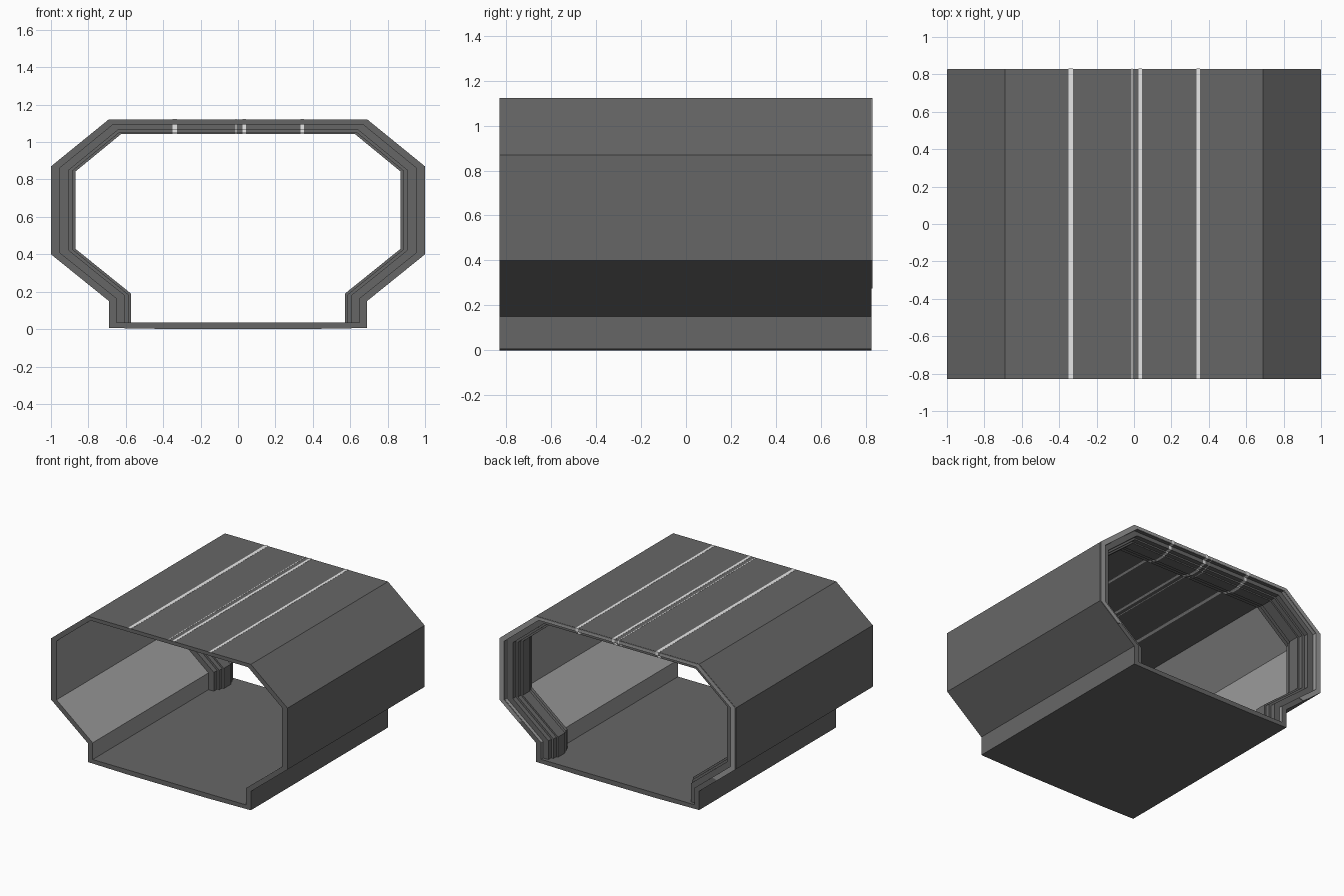
import bpy, bmesh

if "Cube" in bpy.data.objects:
    bpy.data.objects.remove(bpy.data.objects["Cube"])

FLOOR, Y = 0.036, 0.83
# right half of the outer and innermost cross-sections, from floor to roof
OUT = [(.69, .006), (.69, .15), (1, .40), (1, .87), (.69, 1.122)]
INN = [(.572, FLOOR), (.572, .19), (.87, .43), (.87, .842), (.625, 1.043)]


def material(name, v):
    m = bpy.data.materials.new(name)
    m.diffuse_color = (v, v, v, 1)
    m.use_nodes = True
    m.node_tree.nodes["Principled BSDF"].inputs["Base Color"].default_value = m.diffuse_color
    return m


DARK = material("dark_grey", .134)
LIGHT = material("mid_grey", .33)
WHITE = material("pale_strip", .8)


def half(t):
    """Cross-section half at wall depth t (0 outside, 1 innermost)."""
    pts = [(a + (c - a) * t, b + (d - b) * t) for (a, b), (c, d) in zip(OUT, INN)]
    if t > 0:
        pts[0] = (pts[0][0], FLOOR)
    return pts


def arch(pts):
    return pts + [(-x, z) for x, z in reversed(pts)]


def band(name, outer, inner, y0, y1, mats, closed=False, inner_mat=None):
    """Solid between two matching polylines, run along y."""
    bm = bmesh.new()
    rings = [[bm.verts.new((x, y, z)) for x, z in line]
             for line, y in ((outer, y0), (outer, y1), (inner, y1), (inner, y0))]
    n = len(outer)
    for i in range(n if closed else n - 1):
        j = (i + 1) % n
        for k in range(4):
            a, b = rings[k], rings[(k + 1) % 4]
            f = bm.faces.new((a[i], a[j], b[j], b[i]))
            if k == 2 and inner_mat:
                f.material_index = inner_mat(f)
    if not closed:
        for i in (0, n - 1):
            bm.faces.new([r[i] for r in rings])
    bmesh.ops.recalc_face_normals(bm, faces=bm.faces)
    me = bpy.data.meshes.new(name)
    bm.to_mesh(me)
    bm.free()
    ob = bpy.data.objects.new(name, me)
    bpy.context.collection.objects.link(ob)
    for m in mats:
        me.materials.append(m)


def side_wall(f):
    # inner side walls are lighter, floor and ceiling stay dark
    xs = [v.co.x for v in f.verts]
    return int(min(xs) * max(xs) > 0 and not all(abs(v.co.z - FLOOR) < .001 for v in f.verts))


# Hollow corridor shell
T = .35
band("corridor_shell", arch([(.33, 0)] + half(0)), arch([(.33, FLOOR)] + half(T)),
     -Y, Y - .004, [DARK, LIGHT], True, side_wall)

# Stepped doorway arch near the back
STEPS = [(.73, .57, .80), (.88, .61, .765), (1.0, .645, .73)]
prev = T
for i, (t, y0, y1) in enumerate(STEPS):
    band(f"arch_step_{i + 1}", arch(half(prev)), arch(half(t)), y0, y1, [DARK])
    prev = t


# Lighter seal on the back rim, stopping halfway down the lower slopes
def seal(t):
    p = half(t)
    return arch([((p[1][0] + p[2][0]) / 2, (p[1][1] + p[2][1]) / 2)] + p[2:])


band("rim_seal", seal(.02), seal(.33), Y - .006, Y, [LIGHT])

# Pale strips let into the roof, following the arch steps
for i, (x, w) in enumerate([(-.338, .013), (-.01, .003), (.034, .01), (.343, .01)]):
    for k, (t, y0, y1) in enumerate([(T, -Y, Y)] + STEPS):
        z = half(t)[-1][1] - .0005
        top = 1.123 if k == 0 else half(T)[-1][1]
        e = .0008
        band(f"roof_strip_{i + 1}_{k}", [(x - w, top), (x + w, top)],
             [(x - w, z), (x + w, z)], y0 - e * (k > 0), y1 + e, [WHITE])
